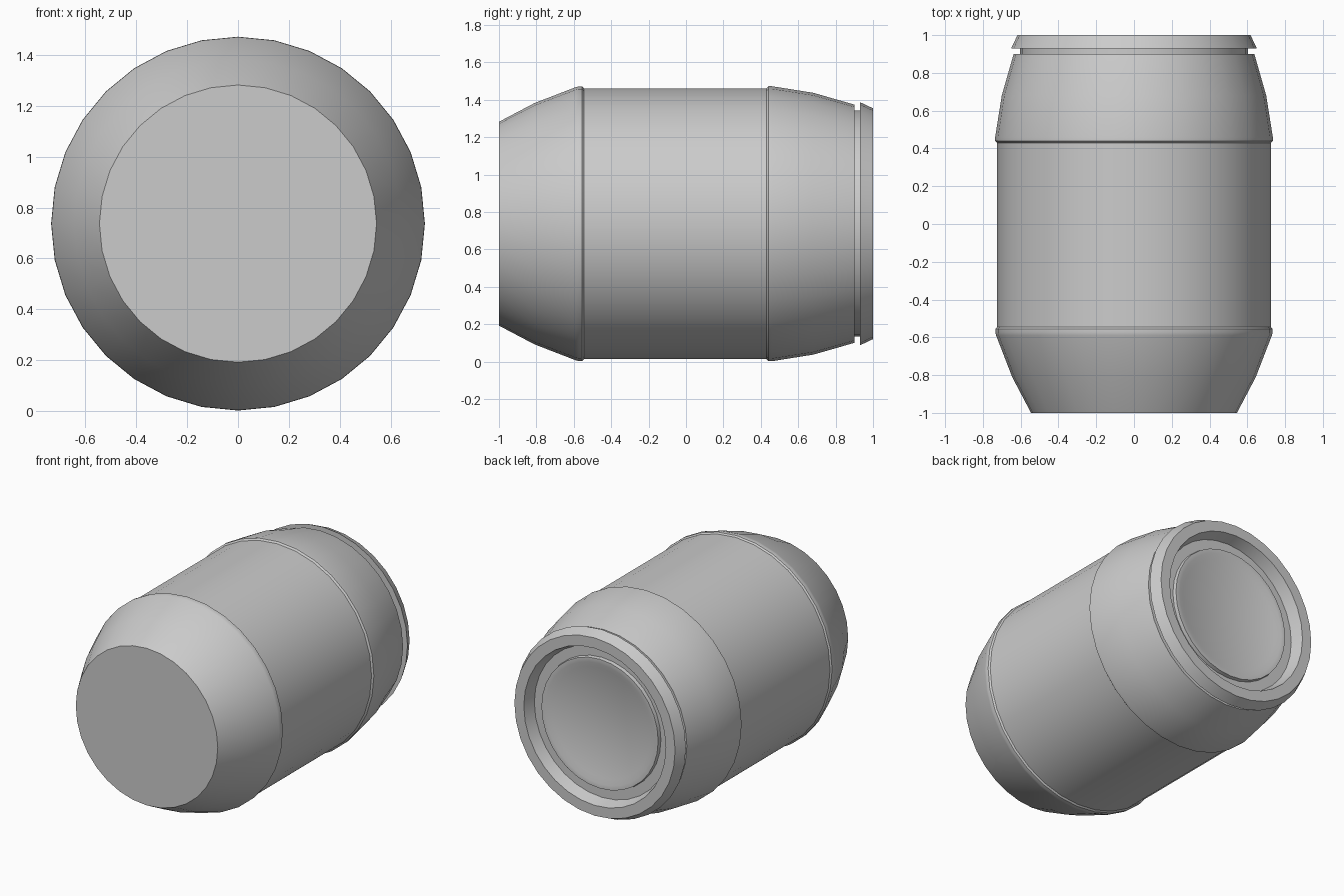
import bpy, bmesh, math

if "Cube" in bpy.data.objects:
    bpy.data.objects.remove(bpy.data.objects["Cube"])

SIDES = 32
AXIS_Z = 0.737


def lathe(name, profile):
    """Revolve (y, radius) points about a horizontal y axis and cap both ends."""
    bm = bmesh.new()
    rings = []
    for y, r in profile:
        rings.append([bm.verts.new((r * math.sin(2 * math.pi * i / SIDES), y,
                                    AXIS_Z + r * math.cos(2 * math.pi * i / SIDES)))
                      for i in range(SIDES)])
    for a, b in zip(rings, rings[1:]):
        for i in range(SIDES):
            j = (i + 1) % SIDES
            bm.faces.new((a[i], a[j], b[j], b[i]))
    bm.faces.new(rings[0])
    bm.faces.new(rings[-1])
    bmesh.ops.recalc_face_normals(bm, faces=bm.faces)
    mesh = bpy.data.meshes.new(name)
    bm.to_mesh(mesh)
    bm.free()
    obj = bpy.data.objects.new(name, mesh)
    bpy.context.collection.objects.link(obj)
    bpy.ops.object.select_all(action='DESELECT')
    obj.select_set(True)
    bpy.context.view_layer.objects.active = obj
    bpy.ops.object.shade_smooth_by_angle(angle=math.radians(35))
    return obj


# One closed shell: tapered base, ribbed body, shoulder, neck groove, recessed lid
lathe("barrel", [
    (-1.0, 0.545), (-0.81, 0.645), (-0.59, 0.73),            # base taper
    (-0.575, 0.734), (-0.555, 0.733), (-0.545, 0.724),       # lower rib
    (0.43, 0.724), (0.44, 0.735), (0.46, 0.735),             # wall, upper rib
    (0.68, 0.70), (0.90, 0.637),                             # shoulder
    (0.90, 0.604), (0.93, 0.604),                            # neck groove
    (0.93, 0.65), (1.0, 0.617), (1.0, 0.545),                # lid rim
    (0.92, 0.52), (0.92, 0.452), (0.945, 0.448),             # recess floor
    (0.945, 0.417), (0.93, 0.38),                            # inner ring and disc
])
